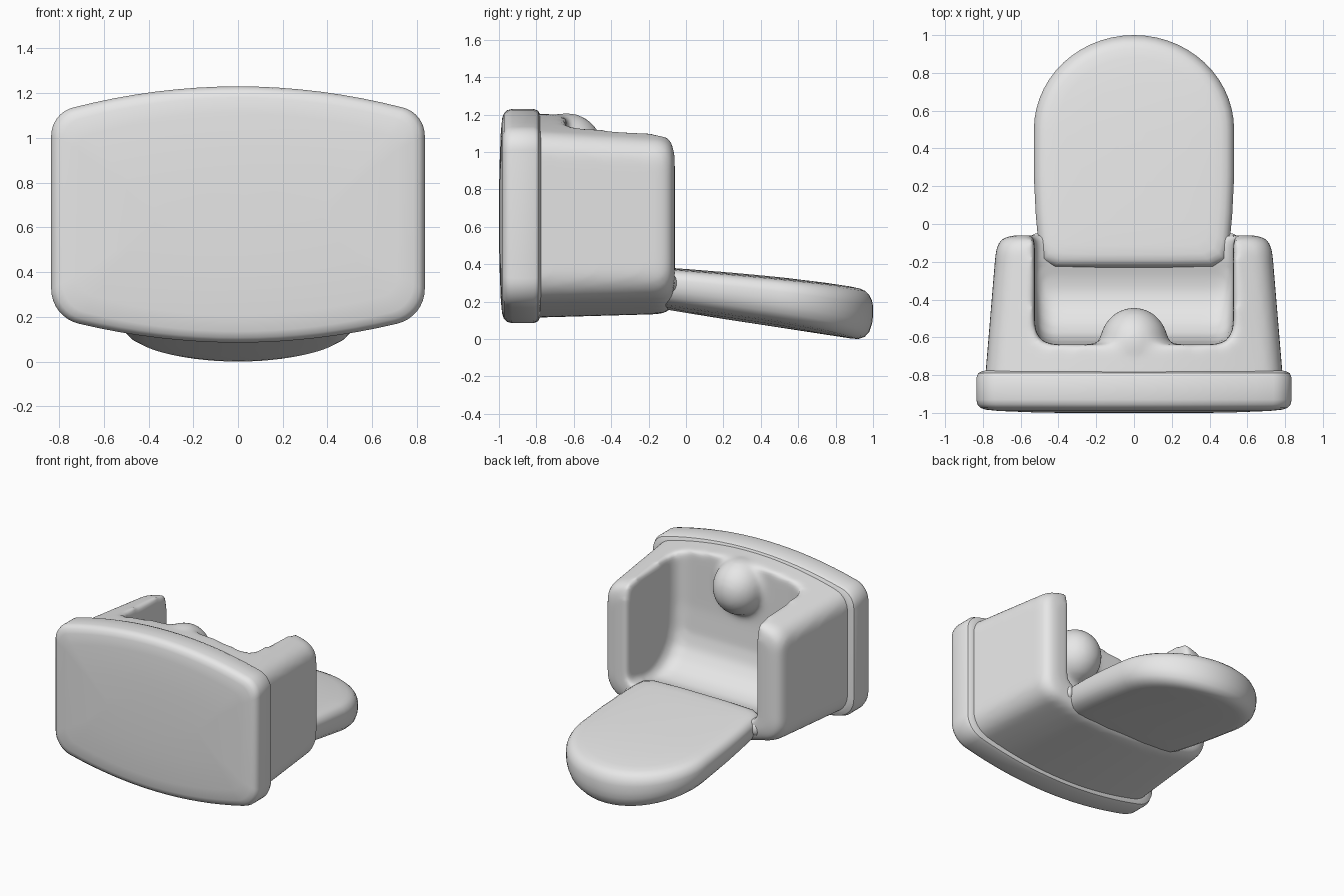
import bpy, bmesh, math

if "Cube" in bpy.data.objects:
    bpy.data.objects.remove(bpy.data.objects["Cube"], do_unlink=True)

grey = bpy.data.materials.new("light grey")
grey.use_nodes = True
grey.diffuse_color = (0.8, 0.8, 0.8, 1)
grey.node_tree.nodes["Principled BSDF"].inputs["Base Color"].default_value = (0.8, 0.8, 0.8, 1)


def finish(name, bm):
    """Turn a bmesh into a grey object."""
    bmesh.ops.recalc_face_normals(bm, faces=bm.faces)
    mesh = bpy.data.meshes.new(name)
    bm.to_mesh(mesh)
    bm.free()
    mesh.materials.append(grey)
    obj = bpy.data.objects.new(name, mesh)
    bpy.context.collection.objects.link(obj)
    return obj


def loft(name, rings):
    """Skin closed rings of equal length and cap both ends."""
    bm = bmesh.new()
    loops = [[bm.verts.new(p) for p in ring] for ring in rings]
    n = len(loops[0])
    for a, b in zip(loops, loops[1:]):
        for i in range(n):
            j = (i + 1) % n
            bm.faces.new((a[i], a[j], b[j], b[i]))
    bm.faces.new(loops[0])
    bm.faces.new(loops[-1])
    return finish(name, bm)


def ball(name, centre, size):
    bm = bmesh.new()
    bmesh.ops.create_uvsphere(bm, u_segments=32, v_segments=20, radius=1)
    bmesh.ops.scale(bm, vec=size, verts=bm.verts)
    bmesh.ops.translate(bm, vec=centre, verts=bm.verts)
    return finish(name, bm)


def activate(obj):
    bpy.ops.object.select_all(action='DESELECT')
    obj.select_set(True)
    bpy.context.view_layer.objects.active = obj


def smooth(obj, angle):
    activate(obj)
    bpy.ops.object.shade_smooth_by_angle(angle=math.radians(angle))


def combine(obj, other, operation):
    """Apply a boolean and drop the helper object."""
    mod = obj.modifiers.new("combine", 'BOOLEAN')
    mod.operation = operation
    mod.object = other
    activate(obj)
    bpy.ops.object.modifier_apply(modifier=mod.name)
    bpy.data.objects.remove(other, do_unlink=True)


def half_arch(w, height, drop, r):
    """Bowed edge from the middle to the side, ending in a round corner."""
    r = max(r, 0.03)
    slope = math.atan(2 * drop / (w - r))
    end = w - r + r * math.sin(slope)
    pts = [(end * i / 8, height - drop * (i / 8) ** 2) for i in range(8)]
    cz = height - drop - r * math.cos(slope)
    for i in range(9):
        a = slope + (math.pi / 2 - slope) * i / 8
        pts.append((w - r + r * math.sin(a), cz + r * math.cos(a)))
    return pts


def panel_ring(y, w, top, bottom, inset):
    """Bowed rounded rectangle in the xz plane."""
    w -= inset
    upper = half_arch(w, top - inset, 0.095, 0.13 - inset * 0.5)
    lower = [(x, -z) for x, z in half_arch(w, -bottom - inset, 0.085, 0.16 - inset * 0.5)]
    right = upper + lower[::-1]
    left = [(-x, z) for x, z in right[1:-1]][::-1]
    return [(x, y, z) for x, z in right + left]


# Front panel with soft edges and a slightly bulging face
panel = loft("front_panel", [panel_ring(y, 0.835, 1.23, 0.085, inset) for y, inset in (
    (-0.775, 0.05), (-0.78, 0.03), (-0.79, 0.01), (-0.815, 0), (-0.93, 0),
    (-0.955, 0.006), (-0.973, 0.022), (-0.983, 0.05), (-0.99, 0.12),
    (-0.997, 0.3), (-1.0, 0.45))])
smooth(panel, 40)

# Tapered body block
rings = []
for y, inset in ((-0.85, 0), (-0.6, 0), (-0.35, 0), (-0.14, 0),
                 (-0.09, 0.014), (-0.067, 0.045), (-0.06, 0.09)):
    t = (y + 0.78) / 0.72
    rings.append(panel_ring(y, 0.785 - 0.06 * t, 1.205 - 0.045 * t, 0.115 + 0.02 * t, inset))
body = loft("body", rings)

# Hollow, open to the top and rear, with a dished floor
profile = [(0.3, 0.33), (-0.1, 0.35), (-0.2, 0.34), (-0.28, 0.315), (-0.36, 0.305),
           (-0.45, 0.33), (-0.53, 0.385), (-0.59, 0.46), (-0.62, 0.56),
           (-0.635, 0.75), (-0.64, 1.5), (0.3, 1.5)]
slices = [(0.525, 0.1), (0.515, 0.055), (0.49, 0.02), (0.44, 0)]
slices += [(-x, s) for x, s in reversed(slices)]
hollow = loft("hollow", [[(x, y + s, z + s * 0.5) for y, z in profile] for x, s in slices])
combine(body, hollow, 'DIFFERENCE')

# Rounded knob growing from the inner wall
knob = ball("knob", (0, -0.64, 1.01), (0.185, 0.2, 0.2))
combine(body, knob, 'UNION')

# Soften every body edge
remesh = body.modifiers.new("soft_remesh", 'REMESH')
remesh.mode = 'VOXEL'
remesh.voxel_size = 0.02
relax = body.modifiers.new("relax", 'SMOOTH')
relax.factor = 0.5
relax.iterations = 14
activate(body)
for mod in ("soft_remesh", "relax"):
    bpy.ops.object.modifier_apply(modifier=mod)
smooth(body, 60)

# Sloping tongue with a round end
side = [(0.2, -0.23), (0.42, -0.225), (0.485, -0.19), (0.505, -0.12), (0.52, 0.05), (0.53, 0.25)]
side += [(0.53 * math.cos(a), 0.5 + 0.5 * math.sin(a))
         for a in (math.pi / 2 * i / 14 for i in range(14))]
outline = side + [(0, 1.0)] + [(-x, y) for x, y in reversed(side)]


def tongue_ring(inset, t):
    ring = []
    for x, y in outline:
        x *= 1 - inset / 0.53
        y = 0.38 + (y - 0.38) * (1 - inset / 0.62)
        low = 0.138 - 0.153 * y + 0.04 * (x / 0.5) ** 2
        high = 0.375 - 0.08 * y - 0.035 * max(y, 0) ** 3 - 0.012 * (x / 0.5) ** 2
        ring.append((x, y, low + (high - low) * t))
    return ring


tongue = loft("tongue", [tongue_ring(inset, t) for inset, t in (
    (0.45, 0), (0.25, 0), (0.12, 0), (0.08, 0.01), (0.045, 0.07), (0.02, 0.18),
    (0.005, 0.35), (0, 0.5), (0, 0.7), (0.006, 0.8), (0.02, 0.9), (0.04, 0.96),
    (0.07, 0.99), (0.12, 1), (0.25, 1), (0.45, 1))])
smooth(tongue, 50)

# Small hinge bumps where the tongue meets the arms
for label, sx in (("left", 1), ("right", -1)):
    smooth(ball(label + "_hinge", (sx * 0.515, -0.085, 0.3), (0.035, 0.035, 0.05)), 60)
